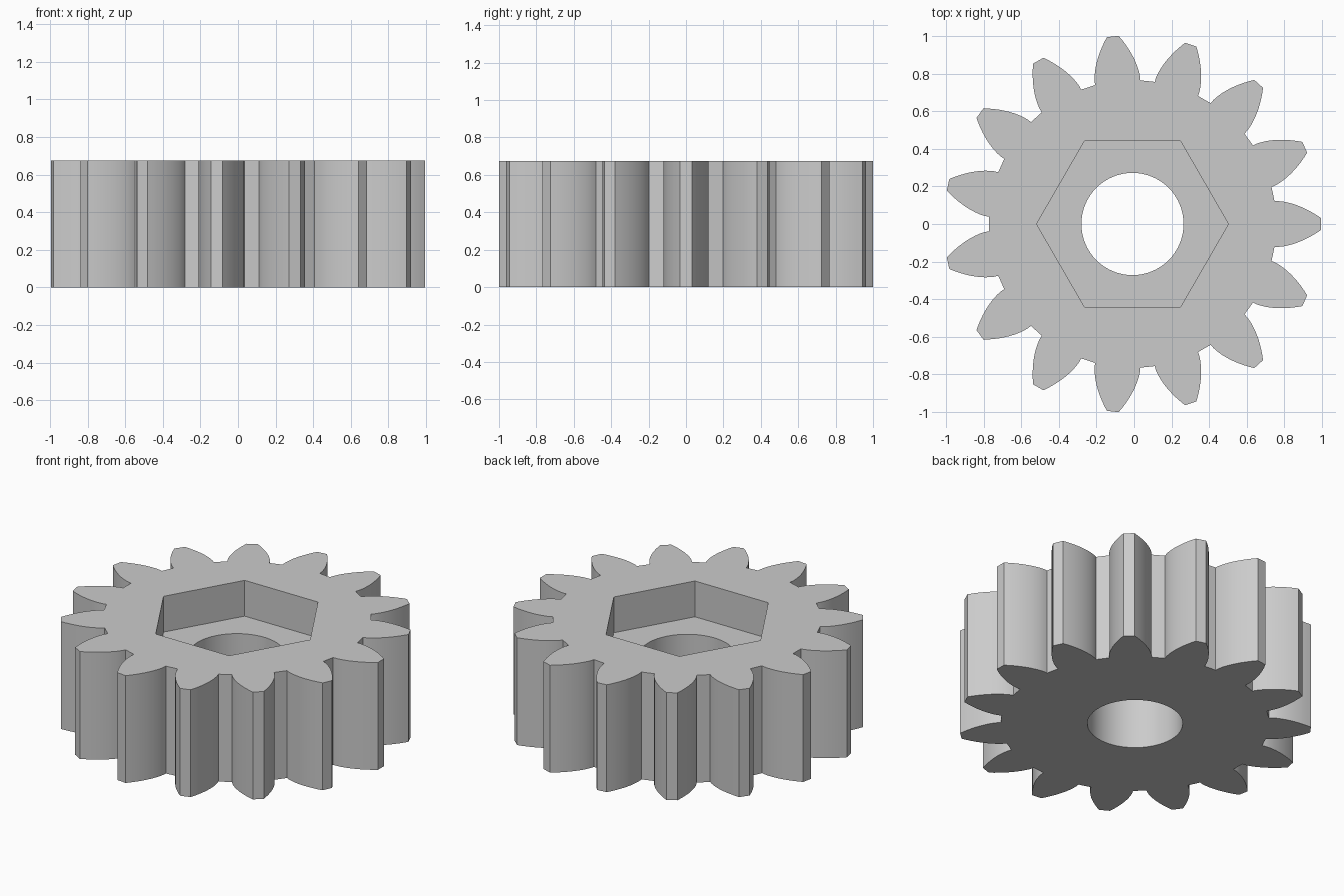
import bpy
import bmesh
from math import sin, cos, tan, acos, tau, radians

cube = bpy.data.objects.get("Cube")
if cube:
    bpy.data.objects.remove(cube, do_unlink=True)

TEETH = 15
CENTER_X = -0.008
ROOT_R, TIP_R = 0.765, 1.003
ROOT_HALF, TIP_HALF = radians(9.1), radians(1.8)
FLANK_STEPS = 10
HEIGHT, FLOOR = 0.675, 0.45
HEX_R, BORE_R = 0.51, 0.272


def polar(r, a):
    return (CENTER_X + r * cos(a), r * sin(a))


def involute(r):
    """Angle swept by an involute that starts on the root circle."""
    a = acos(ROOT_R / r)
    return tan(a) - a


def gear_outline():
    """Counter-clockwise outline: two curved flanks per tooth, flat tips and roots."""
    flank = []
    for i in range(FLANK_STEPS + 1):
        r = ROOT_R + (TIP_R - ROOT_R) * i / FLANK_STEPS
        t = involute(r) / involute(TIP_R)
        flank.append((r, ROOT_HALF + (TIP_HALF - ROOT_HALF) * t))
    points = []
    for k in range(TEETH):
        mid = tau * k / TEETH
        points += [polar(r, mid - h) for r, h in flank]
        points += [polar(r, mid + h) for r, h in reversed(flank)]
    return points


def circle(r, sides):
    return [polar(r, tau * i / sides) for i in range(sides)]


bm = bmesh.new()


def ring(points, z):
    """Closed loop of edges at one height."""
    verts = [bm.verts.new((x, y, z)) for x, y in points]
    edges = [bm.edges.new((v, verts[i - 1])) for i, v in enumerate(verts)]
    return verts, edges


def wall(low, high):
    a, b = low[0], high[0]
    for i in range(len(a)):
        bm.faces.new((a[i - 1], a[i], b[i], b[i - 1]))


def cap(outer, inner):
    bmesh.ops.triangle_fill(bm, use_beauty=True, edges=outer[1] + inner[1])


# Toothed rim, hexagonal pocket and round bore
teeth = gear_outline()
hexagon = circle(HEX_R, 6)
bore = circle(BORE_R, 64)
rim_low, rim_high = ring(teeth, 0), ring(teeth, HEIGHT)
hex_low, hex_high = ring(hexagon, FLOOR), ring(hexagon, HEIGHT)
bore_low, bore_high = ring(bore, 0), ring(bore, FLOOR)

# Flat faces: top, pocket floor and underside
cap(rim_high, hex_high)
cap(hex_low, bore_high)
cap(rim_low, bore_low)

# Upright walls
wall(rim_low, rim_high)
wall(hex_low, hex_high)
wall(bore_low, bore_high)

bmesh.ops.recalc_face_normals(bm, faces=bm.faces[:])
mesh = bpy.data.meshes.new("spur_gear")
bm.to_mesh(mesh)
bm.free()
gear = bpy.data.objects.new("spur_gear", mesh)
bpy.context.collection.objects.link(gear)

# Plain grey material
grey = bpy.data.materials.new("plain_grey")
grey.use_nodes = True
colour = (0.6, 0.6, 0.6, 1)
grey.diffuse_color = colour
grey.node_tree.nodes["Principled BSDF"].inputs["Base Color"].default_value = colour
mesh.materials.append(grey)

# Smooth flanks and bore, crisp corners
bpy.ops.object.select_all(action="DESELECT")
gear.select_set(True)
bpy.context.view_layer.objects.active = gear
bpy.ops.object.shade_smooth_by_angle(angle=radians(30))
